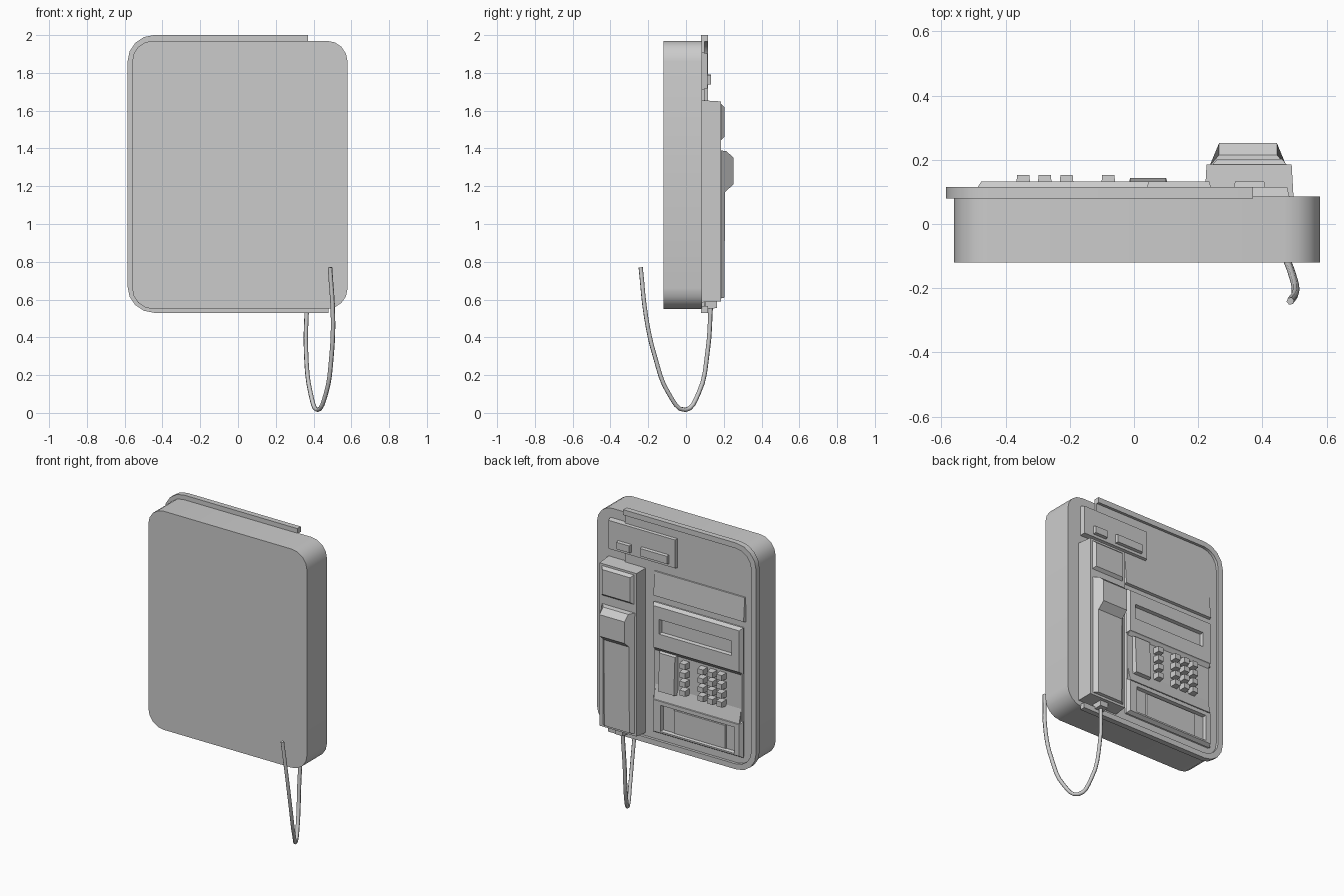
import bpy, bmesh, math
from mathutils import Vector

if "Cube" in bpy.data.objects:
    bpy.data.objects.remove(bpy.data.objects["Cube"], do_unlink=True)

grey = bpy.data.materials.new("plain_grey")
grey.use_nodes = True
GREY = (0.6, 0.6, 0.6, 1)
grey.diffuse_color = GREY
grey.node_tree.nodes["Principled BSDF"].inputs["Base Color"].default_value = GREY


def finish(name, bm):
    bmesh.ops.recalc_face_normals(bm, faces=bm.faces)
    mesh = bpy.data.meshes.new(name)
    bm.to_mesh(mesh)
    bm.free()
    mesh.materials.append(grey)
    ob = bpy.data.objects.new(name, mesh)
    bpy.context.collection.objects.link(ob)
    return ob


def smooth(ob):
    bpy.ops.object.select_all(action='DESELECT')
    ob.select_set(True)
    bpy.context.view_layer.objects.active = ob
    bpy.ops.object.shade_smooth_by_angle(angle=math.radians(35))


def rounded(corners, steps=4):
    """Outline in (x, z) from corners (x, z, radius)."""
    out = []
    for i, (x, z, r) in enumerate(corners):
        c = Vector((x, z))
        if r == 0:
            out.append(c)
            continue
        p = (Vector(corners[i - 1][:2]) - c).normalized()
        n = (Vector(corners[(i + 1) % len(corners)][:2]) - c).normalized()
        mid = c + (p + n) * r
        for k in range(steps + 1):
            t = math.pi / 2 * k / steps
            out.append(mid - n * r * math.cos(t) - p * r * math.sin(t))
    return out


def slab(name, outline, y0, y1):
    """Extrude an (x, z) outline from y0 to y1."""
    bm = bmesh.new()
    face = bm.faces.new([bm.verts.new((p[0], y0, p[1])) for p in outline])
    ext = bmesh.ops.extrude_face_region(bm, geom=[face])
    new = [v for v in ext["geom"] if isinstance(v, bmesh.types.BMVert)]
    bmesh.ops.translate(bm, vec=(0, y1 - y0, 0), verts=new)
    return finish(name, bm)


def rect(x0, x1, z0, z1, d=0):
    return [(x0 + d, z0 + d), (x1 - d, z0 + d), (x1 - d, z1 - d), (x0 + d, z1 - d)]


def block(name, x, z, y0, y1, inset=0.0, slope=0.0):
    """Box on the face; inset tapers its front, slope lowers the front's top edge."""
    bm = bmesh.new()
    a = [bm.verts.new((p[0], y0, p[1])) for p in rect(*x, *z)]
    front = rect(*x, *z, inset)
    b = [bm.verts.new((p[0], y1 - (slope if i > 1 else 0), p[1])) for i, p in enumerate(front)]
    bm.faces.new(a)
    bm.faces.new(b)
    for i in range(4):
        j = (i + 1) % 4
        bm.faces.new((a[i], a[j], b[j], b[i]))
    return finish(name, bm)


def frame(name, x, z, hx, hz, y0, y1, bevel=0.015):
    """Raised panel with a rectangular window through it."""
    loops = [(rect(*x, *z), y0), (rect(*x, *z, bevel), y1),
             (rect(*hx, *hz), y1), (rect(*hx, *hz, 0.006), y0)]
    bm = bmesh.new()
    rings = [[bm.verts.new((p[0], y, p[1])) for p in pts] for pts, y in loops]
    for r, s in zip(rings, rings[1:] + rings[:1]):
        for i in range(4):
            j = (i + 1) % 4
            bm.faces.new((r[i], r[j], s[j], s[i]))
    return finish(name, bm)


def side_profile(name, x, profile, chamfer=0.0):
    """Extrude a (y, z) profile across x, chamfering the long front edges."""
    bm = bmesh.new()
    face = bm.faces.new([bm.verts.new((x[0], y, z)) for y, z in profile])
    ext = bmesh.ops.extrude_face_region(bm, geom=[face])
    new = [v for v in ext["geom"] if isinstance(v, bmesh.types.BMVert)]
    bmesh.ops.translate(bm, vec=(x[1] - x[0], 0, 0), verts=new)
    back = min(p[0] for p in profile)
    mid = sum(x) / 2
    for v in bm.verts:
        if v.co.y > back + 0.01:
            v.co.x += chamfer if v.co.x < mid else -chamfer
    return finish(name, bm)


# Main housing, face plate and raised rim
R = 0.11
smooth(slab("housing", rounded([(-.56, .55, R), (.58, .55, R), (.58, 1.97, R), (-.56, 1.97, R)]),
            -.12, .085))
outer = rounded([(.37, 2, 0), (-.585, 2, .14), (-.585, .53, .14), (.48, .53, 0)])
inner = rounded([(.37, 1.965, 0), (-.55, 1.965, .11), (-.55, .565, .11), (.48, .565, 0)])
smooth(slab("plate_rim", outer + inner[::-1], .08, .116))
slab("face_plate", inner[:-1] + [Vector((.37, .565))], .08, .098)

# Upper coin panel
block("coin_panel", (-.01, .485), (1.71, 1.91), .08, .115, .008)
block("coin_button", (.31, .41), (1.735, 1.79), .11, .133, .005)
block("coin_slot_plate", (.04, .24), (1.735, 1.795), .11, .133, .005)

# Sloping sign panel
block("sign_panel", (-.5, .16), (1.495, 1.66), .09, .115, .006, .012)

# Control panel: base, display surround, lower door surround
PX = (-.49, .155)
block("control_base", PX, (.615, 1.46), .09, .112, .008)
frame("display_surround", PX, (1.16, 1.46), (-.42, .1), (1.27, 1.365), .11, .133)
frame("door_surround", PX, (.615, .85), (-.44, .09), (.64, .81), .11, .133)
block("door", (-.37, .005), (.645, .8), .11, .122, .003)
side_profile("lower_ramp", (-.475, .14), [(.11, .84), (.133, .84), (.112, .93), (.11, .93)])
side_profile("upper_ramp", (-.475, .14), [(.11, 1.18), (.133, 1.18), (.112, 1.15), (.11, 1.15)])
block("card_wedge", (-.02, .108), (.895, 1.155), .11, .143, .008, .012)

# Keys: one function column and a three column keypad
for row in range(4):
    z = 1.115 - .058 * row
    for col, x in enumerate((-.08, -.21, -.278, -.345)):
        block(f"key_{row}_{col}", (x - .023, x + .023), (z - .021, z + .021), .11, .153, .004)

# Handset cradle and ear rest
block("cradle", (.22, .497), (.585, 1.655), .08, .185, .006)
block("ear_rest", (.24, .48), (1.44, 1.64), .18, .203, .02)

# Handset with bulging earpiece
side_profile("handset", (.235, .475),
             [(.18, .605), (.203, .61), (.207, 1.17), (.252, 1.21), (.252, 1.35),
              (.215, 1.385), (.18, 1.39)], .03)
block("cord_socket", (.335, .4), (.55, .61), .1, .165, .005)

# Hanging cord
cu = bpy.data.curves.new("cord", 'CURVE')
cu.dimensions = '3D'
cu.bevel_depth = .012
cu.bevel_resolution = 1
cu.resolution_u = 4
cu.use_fill_caps = True
path = [(.365, .132, .58), (.36, .115, .33), (.385, .065, .1), (.42, -.005, .016),
        (.465, -.09, .1), (.495, -.165, .3), (.503, -.21, .5), (.487, -.24, .77)]
sp = cu.splines.new('BEZIER')
sp.bezier_points.add(len(path) - 1)
for bp, co in zip(sp.bezier_points, path):
    bp.co = co
    bp.handle_left_type = bp.handle_right_type = 'AUTO'
cu.materials.append(grey)
cord = bpy.data.objects.new("cord", cu)
bpy.context.collection.objects.link(cord)
